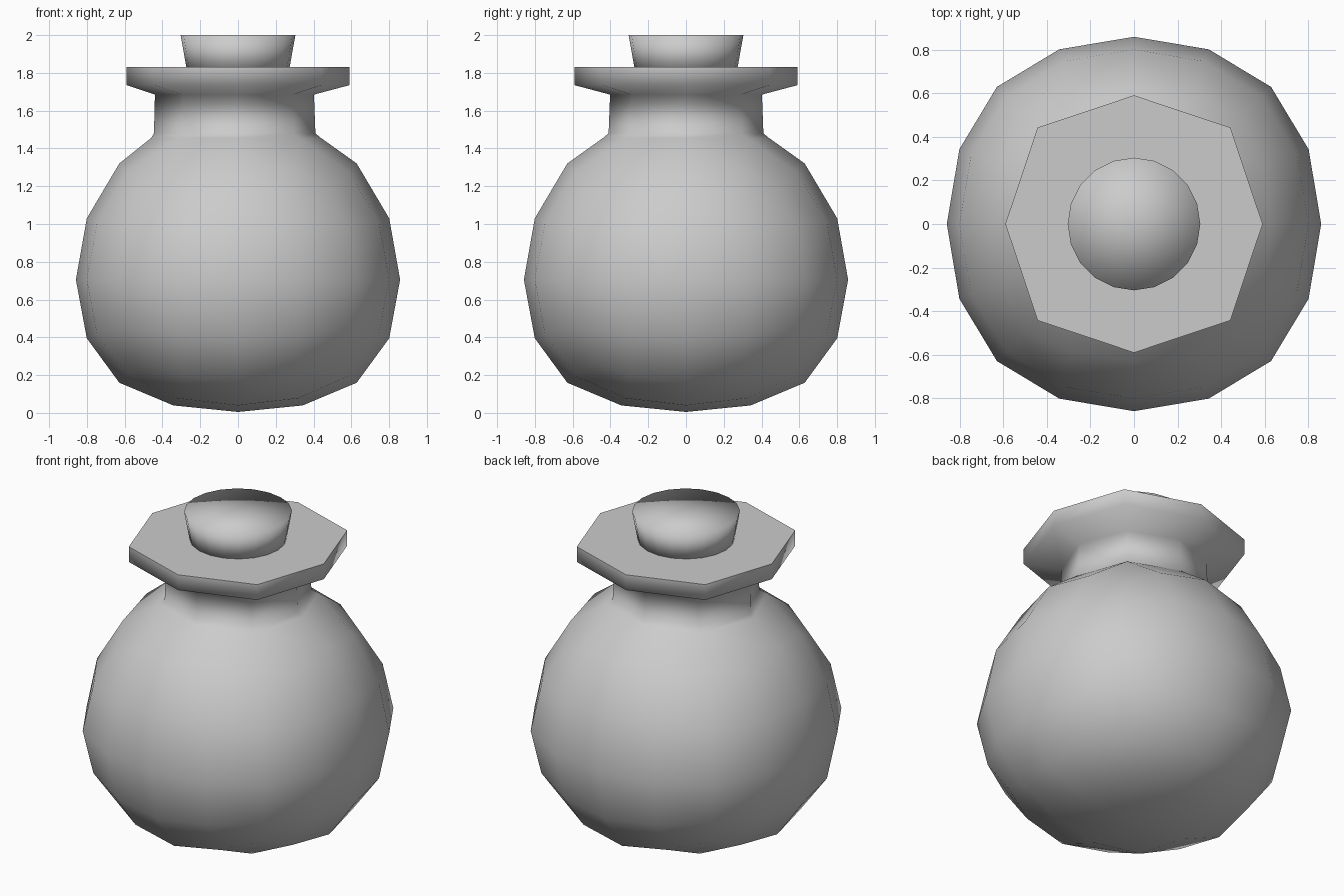
import bpy, bmesh
from math import sin, cos, pi, atan2

if "Cube" in bpy.data.objects:
    bpy.data.objects.remove(bpy.data.objects["Cube"])

# Old height -> new height: round shoulders, slightly flattened base
HEIGHTS = [(-0.858, 0.005), (-0.80, 0.04), (-0.628, 0.16), (-0.343, 0.395),
           (0, 0.705), (0.343, 1.03), (0.628, 1.32), (0.80, 1.455), (0.858, 1.48)]


def remap(z):
    z = max(-0.858, min(0.858, z))
    for (a, p), (b, q) in zip(HEIGHTS, HEIGHTS[1:]):
        if z <= b:
            return p + (q - p) * (z - a) / (b - a)
    return HEIGHTS[-1][1]


# Body: a subdivided cube giving the low-poly round flask
bpy.ops.mesh.primitive_cube_add(size=2 * 0.977)
body = bpy.context.object
body.name = "flask_body"
sub = body.modifiers.new("round", 'SUBSURF')
sub.levels = 2
sub.use_limit_surface = False
bpy.ops.object.modifier_apply(modifier=sub.name)

bm = bmesh.new()
bm.from_mesh(body.data)
for v in bm.verts:
    v.co.z = remap(v.co.z)

# Open the top: the eight vertices around the pole become the neck
pole = max(bm.verts, key=lambda v: v.co.z - v.co.xy.length)
ring = {v for f in pole.link_faces for v in f.verts if v is not pole}
ring = sorted(ring, key=lambda v: round(atan2(v.co.y, v.co.x), 3) % (2 * pi))
bmesh.ops.delete(bm, geom=[pole], context='VERTS')


def place(verts, r_axis, r_diag, z, left=None):
    for i, v in enumerate(verts):
        r = r_diag if i % 2 else r_axis
        if i == 4 and left:
            r = left
        v.co = (r * cos(i * pi / 4), r * sin(i * pi / 4), z)


place(ring, 0.44, 0.46, 1.455, 0.46)

# Neck and flared lip
for r_axis, r_diag, z, left in [(0.41, 0.42, 1.48, 0.445), (0.402, 0.41, 1.685, 0.44),
                                (0.59, 0.625, 1.735, None), (0.59, 0.625, 1.83, None)]:
    new = [bm.verts.new((0, 0, 0)) for _ in ring]
    place(new, r_axis, r_diag, z, left)
    for i in range(8):
        j = (i + 1) % 8
        bm.faces.new((ring[i], ring[j], new[j], new[i]))
    ring = new
top = bm.faces.new(ring)
bmesh.ops.recalc_face_normals(bm, faces=bm.faces)
for f in bm.faces:
    f.smooth = f is not top
for e in top.edges:
    e.smooth = False
bm.to_mesh(body.data)
bm.free()

# Stopper: tapered cork, smooth shaded over its cap
mesh = bpy.data.meshes.new("stopper")
bm = bmesh.new()
bmesh.ops.create_cone(bm, cap_ends=True, cap_tris=True, segments=20,
                      radius1=0.268, radius2=0.304, depth=0.20)
bmesh.ops.translate(bm, verts=bm.verts, vec=(0, 0, 1.90))
for f in bm.faces:
    f.smooth = True
bm.to_mesh(mesh)
bm.free()
bpy.context.collection.objects.link(bpy.data.objects.new("stopper", mesh))
